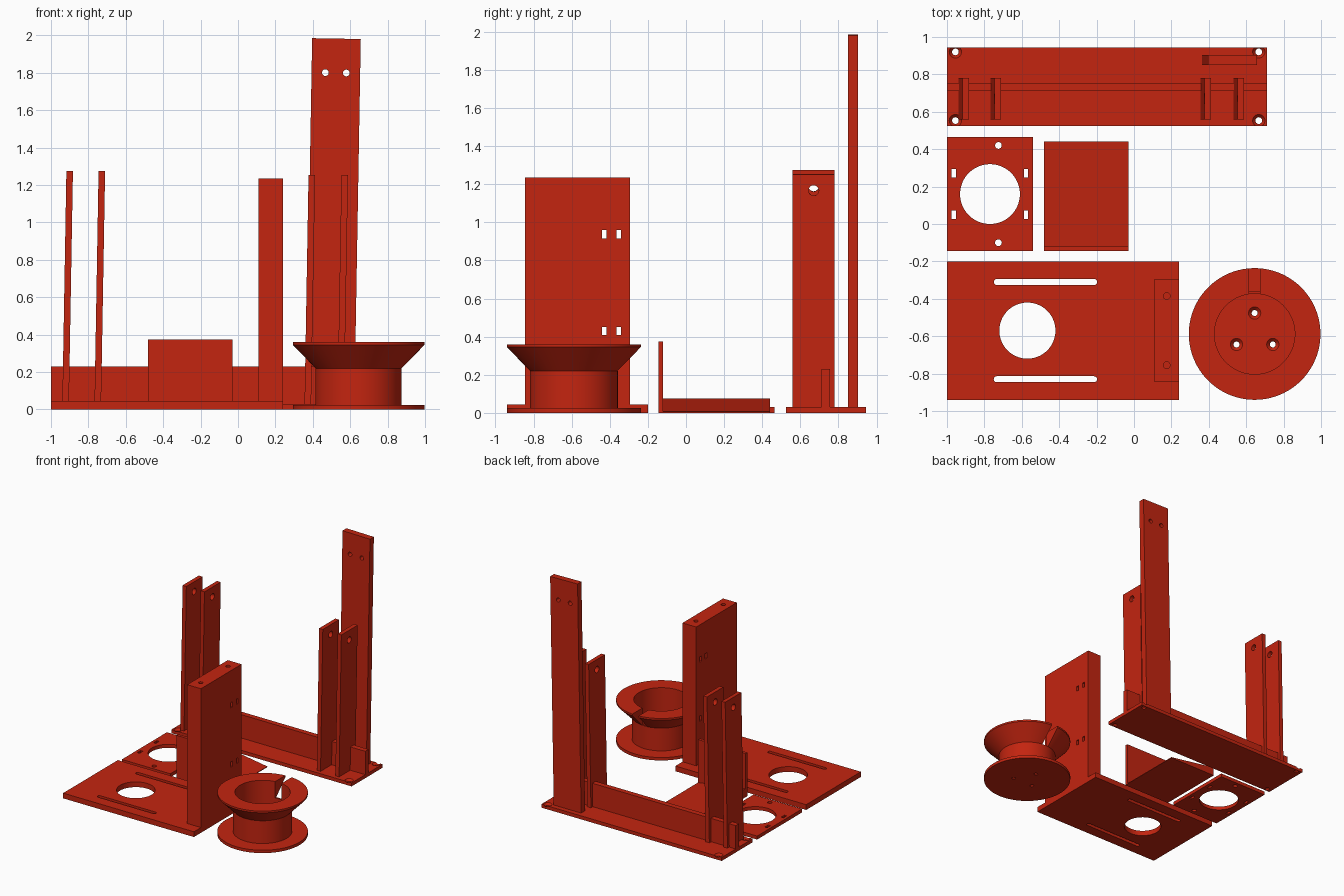
import bpy, bmesh, math
from mathutils import Matrix, Vector

if "Cube" in bpy.data.objects:
    bpy.data.objects.remove(bpy.data.objects["Cube"])

red = bpy.data.materials.new("red_plastic")
red.diffuse_color = (0.55, 0.018, 0.005, 1)
red.use_nodes = True
red.node_tree.nodes["Principled BSDF"].inputs["Base Color"].default_value = red.diffuse_color


def finish(bm, name):
    bmesh.ops.recalc_face_normals(bm, faces=bm.faces)
    me = bpy.data.meshes.new(name)
    bm.to_mesh(me)
    bm.free()
    me.materials.append(red)
    ob = bpy.data.objects.new(name, me)
    bpy.context.collection.objects.link(ob)
    return ob


def add_box(bm, x, y, z):
    size = Matrix.Diagonal((x[1] - x[0], y[1] - y[0], z[1] - z[0], 1))
    mid = Matrix.Translation((sum(x) / 2, sum(y) / 2, sum(z) / 2))
    bmesh.ops.create_cube(bm, size=1, matrix=mid @ size)


def add_lathe(bm, profile, at, axis="Z", n=32):
    """Spin a profile of (radius, height) points about a vertical, x or y axis."""
    turn = {"Z": Matrix(), "X": Matrix.Rotation(math.pi / 2, 4, "Y"),
            "Y": Matrix.Rotation(-math.pi / 2, 4, "X")}[axis]
    m = Matrix.Translation(at) @ turn
    rings = []
    for r, h in profile:
        rings.append([bm.verts.new(m @ Vector((r * math.cos(a), r * math.sin(a), h)))
                      for a in (2 * math.pi * i / n for i in range(n))])
    for lo, hi in zip(rings, rings[1:]):
        for i in range(n):
            j = (i + 1) % n
            bm.faces.new((lo[i], lo[j], hi[j], hi[i]))
    bm.faces.new(rings[0])
    bm.faces.new(rings[-1])


def add_drill(bm, r, at, lo, hi, axis="Z", n=32):
    add_lathe(bm, [(r, lo), (r, hi)], at, axis, n)


def add_countersink(bm, r, R, x, y, top):
    add_lathe(bm, [(r, -0.05), (r, top - 0.018), (R, top), (R, top + 0.02)], (x, y, 0), n=24)


def add_slot(bm, x0, x1, y, r, lo, hi):
    """Round-ended slot running along x."""
    pts = []
    for cx, start in ((x1 - r, -90), (x0 + r, 90)):
        for i in range(9):
            a = math.radians(start + i * 22.5)
            pts.append((cx + r * math.cos(a), y + r * math.sin(a)))
    f = bm.faces.new([bm.verts.new((px, py, lo)) for px, py in pts])
    up = bmesh.ops.extrude_face_region(bm, geom=[f], use_keep_orig=True)
    bmesh.ops.translate(bm, vec=(0, 0, hi - lo),
                        verts=[v for v in up["geom"] if isinstance(v, bmesh.types.BMVert)])


def cut(ob, cutter_bm):
    """Subtract the cutter mesh and bake the result."""
    cutter = finish(cutter_bm, "cutter")
    cutter.hide_render = True
    mod = ob.modifiers.new("cut", "BOOLEAN")
    mod.object, mod.operation, mod.solver = cutter, "DIFFERENCE", "EXACT"
    dg = bpy.context.evaluated_depsgraph_get()
    dg.update()
    ob.data = bpy.data.meshes.new_from_object(ob.evaluated_get(dg))
    ob.modifiers.clear()
    bpy.data.objects.remove(cutter)


def box(name, x, y, z):
    bm = bmesh.new()
    add_box(bm, x, y, z)
    return finish(bm, name)


# Long rail foot with countersunk corner holes, and its upright rib
foot = box("rail_foot", (-1, 0.71), (0.525, 0.945), (0, 0.03))
c = bmesh.new()
for x in (-0.955, 0.667):
    for y in (0.553, 0.92):
        add_countersink(c, 0.018, 0.033, x, y, 0.03)
cut(foot, c)
box("rail_rib", (-1, 0.71), (0.71, 0.755), (0.02, 0.23))

# Slightly leaning posts in two pairs, with a cross hole near the top
LEAN = math.radians(1.0)
for i, (x, top) in enumerate(((-0.922, 1.275), (-0.75, 1.275), (0.373, 1.253), (0.549, 1.253))):
    post = box(f"rail_post_{i + 1}", (-0.0175, 0.0175), (0.56, 0.78), (0, top - 0.015))
    c = bmesh.new()
    add_drill(c, 0.027, (0, 0.67, top - 0.1), -0.1, 0.1, "X")
    cut(post, c)
    post.location = (x, 0, 0.015)
    post.rotation_euler[1] = LEAN

# Tall leaning mast with two holes
mast = box("tall_mast", (-0.13, 0.13), (0.85, 0.903), (0, 1.968))
c = bmesh.new()
for x in (-0.056, 0.056):
    add_drill(c, 0.018, (x, 0.88, 1.785), -0.1, 0.1, "Y", 24)
cut(mast, c)
mast.location = (0.492, 0, 0.015)
mast.rotation_euler[1] = LEAN

# Small mounting plate with large bore, screw holes and tie slots
plate = box("mounting_plate", (-1, -0.54), (-0.145, 0.465), (0, 0.03))
c = bmesh.new()
add_drill(c, 0.16, (-0.77, 0.16, 0), -0.1, 0.1, n=64)
for y in (-0.1, 0.42):
    add_drill(c, 0.018, (-0.725, y, 0), -0.1, 0.1, n=24)
for x in (-0.964, -0.578):
    for y in (0.05, 0.272):
        add_box(c, (x - 0.011, x + 0.011), (y - 0.023, y + 0.023), (-0.1, 0.1))
cut(plate, c)

# Ramp tray with upright front wall
bm = bmesh.new()
add_box(bm, (-0.48, -0.03), (-0.13, 0.44), (0, 0.075))
for v in bm.verts:
    if v.co.x > -0.1 and v.co.z > 0.05:
        v.co.z = 0.006
finish(bm, "ramp_tray")
box("tray_wall", (-0.48, -0.03), (-0.145, -0.12), (0, 0.375))

# Large base plate with bore and two long slots
base = box("tower_base", (-1, 0.24), (-0.94, -0.2), (0, 0.045))
c = bmesh.new()
add_drill(c, 0.15, (-0.57, -0.57, 0), -0.1, 0.1, n=64)
for y in (-0.31, -0.83):
    add_slot(c, -0.75, -0.197, y, 0.016, -0.1, 0.1)
cut(base, c)

# Tower block with blind top holes and tie slots through it
tower = box("tower_block", (0.11, 0.24), (-0.845, -0.295), (0.02, 1.235))
c = bmesh.new()
for y in (-0.385, -0.755):
    add_drill(c, 0.018, (0.175, y, 0), 1.08, 1.3, n=24)
for y in (-0.429, -0.354):
    for z in (0.43, 0.938):
        add_box(c, (0, 0.4), (y - 0.012, y + 0.012), (z - 0.022, z + 0.022))
cut(tower, c)

# Flanged spool: hollow hub, flared rim, floor screws and a notch at the back
SX, SY = 0.645, -0.588
bm = bmesh.new()
add_lathe(bm, [(0.352, 0), (0.352, 0.025), (0.23, 0.025), (0.23, 0.22),
               (0.352, 0.345), (0.352, 0.36), (0.215, 0.36), (0.215, 0.025)],
          (SX, SY, 0), n=96)
spool = finish(bm, "spool")
c = bmesh.new()
for k in range(3):
    a = math.radians(90 + 120 * k)
    add_countersink(c, 0.016, 0.033, SX + 0.112 * math.cos(a), SY + 0.112 * math.sin(a), 0.025)
add_box(c, (SX - 0.03, SX + 0.03), (SY + 0.15, SY + 0.4), (0.22, 0.5))
cut(spool, c)

# Smooth round walls, keep edges sharp
for ob in bpy.context.scene.objects:
    ob.select_set(True)
bpy.context.view_layer.objects.active = spool
bpy.ops.object.shade_smooth_by_angle(angle=math.radians(30))
